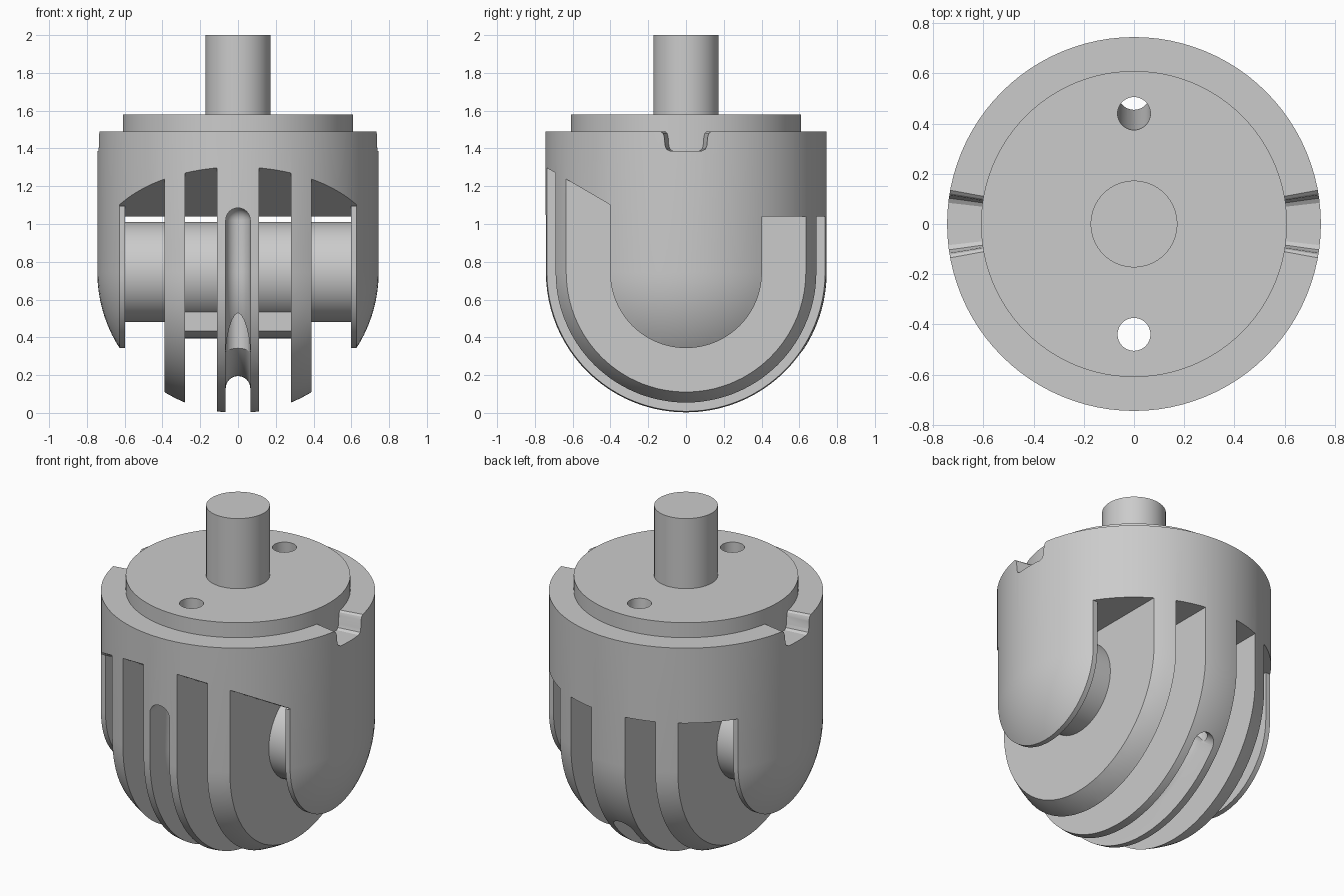
import bpy, bmesh
from math import sin, cos, pi, radians
from mathutils import Vector

if "Cube" in bpy.data.objects:
    bpy.data.objects.remove(bpy.data.objects["Cube"])

R, CZ = 0.745, 0.745      # ball radius and centre height


def finish(bm, name):
    bmesh.ops.recalc_face_normals(bm, faces=bm.faces)
    me = bpy.data.meshes.new(name)
    bm.to_mesh(me)
    bm.free()
    ob = bpy.data.objects.new(name, me)
    bpy.context.collection.objects.link(ob)
    return ob


def loft(name, rings):
    """Closed rings of points joined in order, capped at both ends."""
    bm = bmesh.new()
    rows = [[bm.verts.new(p) for p in ring] for ring in rings]
    n = len(rows[0])
    for a, b in zip(rows, rows[1:]):
        for i in range(n):
            j = (i + 1) % n
            bm.faces.new((a[i], a[j], b[j], b[i]))
    bm.faces.new(rows[0])
    bm.faces.new(rows[-1])
    return finish(bm, name)


def prism(name, yz, x0, x1, s0=1, s1=1):
    return loft(name, [[(x, y * s, z) for y, z in yz] for x, s in ((x0, s0), (x1, s1))])


def rod(name, a, b, r, seg=64):
    a, b = Vector(a), Vector(b)
    q = (b - a).to_track_quat('Z', 'Y')
    circle = [q @ Vector((r * cos(2 * pi * i / seg), r * sin(2 * pi * i / seg), 0)) for i in range(seg)]
    return loft(name, [[p + c for c in circle] for p in (a, b)])


def lathe(name, profile, seg=96):
    bm = bmesh.new()
    vs = [bm.verts.new((r, 0, z)) for r, z in profile]
    es = [bm.edges.new(e) for e in zip(vs, vs[1:])]
    bmesh.ops.spin(bm, geom=vs + es, axis=(0, 0, 1), cent=(0, 0, 0), angle=2 * pi, steps=seg)
    bmesh.ops.remove_doubles(bm, verts=bm.verts, dist=1e-5)
    return finish(bm, name)


def cut(ob, cutter):
    cutter.hide_render = True
    m = ob.modifiers.new("cut", 'BOOLEAN')
    m.operation, m.solver, m.object = 'DIFFERENCE', 'EXACT', cutter
    bpy.context.view_layer.objects.active = ob
    bpy.ops.object.modifier_apply(modifier=m.name)


# Body: cylinder with a hemispherical bottom
arc = [(R * sin(i * pi / 48), CZ - R * cos(i * pi / 48)) for i in range(25)]
arc[0] = (0, 0)
body = lathe("ball_body", arc + [(R, 1.49), (0, 1.49)])
cap = rod("top_cap", (0, 0, 1.36), (0, 0, 1.58), 0.61, 96)
rod("shaft", (0, 0, 1.575), (0, 0, 2), 0.173)
cutters = []

# Slots between the fins: sloped ceiling in front, flat behind
slot = [(-1, 1.451), (-0.296, 1.04), (1, 1.04), (1, -0.5), (-1, -0.5)]
for s in (-1, 1):
    for x0, x1 in ((0.11, 0.28), (0.39, 0.627)):
        c = prism("slot_cutter", slot, s * x0, s * x1)
        cut(body, c)
        cutters.append(c)

# Side notches in the upper rim, widening outward
half = [(0.137, 1.6), (0.137, 1.49), (0.124, 1.481), (0.117, 1.465), (0.112, 1.415),
        (0.104, 1.396), (0.085, 1.387)]
notch = half + [(-y, z) for y, z in reversed(half)]
for s in (-1, 1):
    c = prism("notch_cutter", notch, s * 0.5, s * 0.8, 0.5 / R, 0.8 / R)
    cut(body, c)
    cutters.append(c)

# Round-bottomed groove running around the middle fin
W, DEEP, T_END = 0.065, 0.615, radians(142)


def station(y, z, t, w):
    radial = Vector((0, -cos(t), -sin(t)))
    base = Vector((0, y, z))
    sec = [(w, 0.9)] + [(w * cos(a), DEEP - w * sin(a)) for a in (pi * i / 12 for i in range(13))] + [(-w, 0.9)]
    return [base + radial * r + Vector((x, 0, 0)) for x, r in sec]


ends = [radians(a) for a in (88, 75, 60, 45, 30, 15)]
rings = [station(0, 1.02 + W * sin(a), 0, W * cos(a)) for a in ends]
rings.append(station(0, 1.02, 0, W))
rings += [station(0, CZ, T_END * i / 40, W) for i in range(41)]
rings += [station(0, CZ, T_END + W * sin(a) / 0.7, W * cos(a)) for a in reversed(ends)]
groove = loft("groove_cutter", rings)
cut(body, groove)
cutters.append(groove)

# Two channels from the cap down into the groove, rear one tilted
for a, b in (((0, -0.44, 1.7), (0, -0.44, 0.25)), ((0, 0.432, 1.7), (0, 0.525, 0.36))):
    c = rod("channel_cutter", a, b, 0.0655, 40)
    for ob in (body, cap):
        cut(ob, c)
    cutters.append(c)

# Cross drum joining the fins
rod("cross_drum", (-0.62, 0, CZ), (0.62, 0, CZ), 0.265, 64)

# Curved bars below the drum in the inner slots
bar = [(-0.16, CZ - 0.15)]
bar += [(y, CZ - (0.35 ** 2 - y * y) ** 0.5) for y in (-0.16 + 0.02 * i for i in range(17))]
bar.append((0.16, CZ - 0.15))
# U-shaped inner plates on the side walls
plate = [(-0.402, 1.095)] + [(-0.402 * cos(pi * i / 40), CZ - 0.402 * sin(pi * i / 40)) for i in range(41)]
plate += [(0.402, 1.04), (-0.296, 1.04)]
for s, side in ((-1, "left"), (1, "right")):
    prism(side + "_bar", bar, s * 0.10, s * 0.29)
    prism(side + "_plate", plate, s * 0.597, s * 0.627)

for c in cutters:
    bpy.data.objects.remove(c, do_unlink=True)
for ob in bpy.context.scene.objects:
    bpy.ops.object.select_all(action='DESELECT')
    ob.select_set(True)
    bpy.context.view_layer.objects.active = ob
    bpy.ops.object.shade_smooth_by_angle(angle=radians(25))
